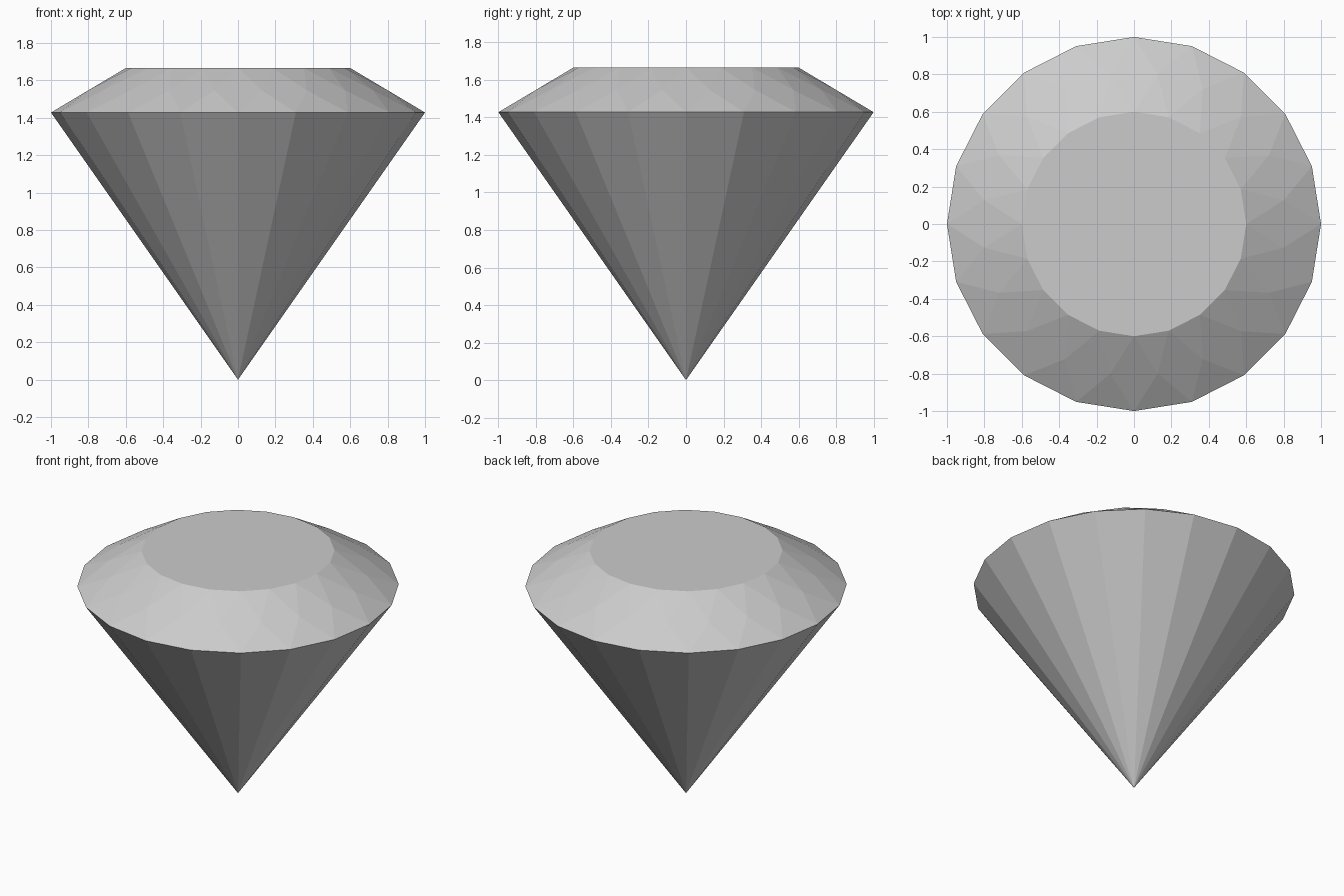
import bpy, bmesh
from math import sin, cos, pi

if "Cube" in bpy.data.objects:
    bpy.data.objects.remove(bpy.data.objects["Cube"])

SIDES = 20
STEP = 2 * pi / SIDES

bm = bmesh.new()


def ring(radius, z, offset=0.0):
    return [bm.verts.new((radius * cos((i + offset) * STEP),
                          radius * sin((i + offset) * STEP), z))
            for i in range(SIDES)]


# Rings from bottom to top: point, widest edge, mid crown, flat top
tip = bm.verts.new((0, 0, 0))
girdle = ring(1.0, 1.428)
middle = ring(0.8 / cos(STEP / 2), 1.547, 0.5)
table = ring(0.6, 1.666)

for i in range(SIDES):
    j = (i + 1) % SIDES
    # Long lower facet
    bm.faces.new((tip, girdle[j], girdle[i]))
    # Crown: lower triangle, kite, upper triangle
    bm.faces.new((girdle[i], girdle[j], middle[i]))
    bm.faces.new((girdle[i], middle[i], table[i], middle[i - 1]))
    bm.faces.new((middle[i], table[j], table[i]))

# Flat top
bm.faces.new(table)
bmesh.ops.recalc_face_normals(bm, faces=bm.faces[:])

mesh = bpy.data.meshes.new("cut_gem")
bm.to_mesh(mesh)
bm.free()
gem = bpy.data.objects.new("cut_gem", mesh)
bpy.context.collection.objects.link(gem)
